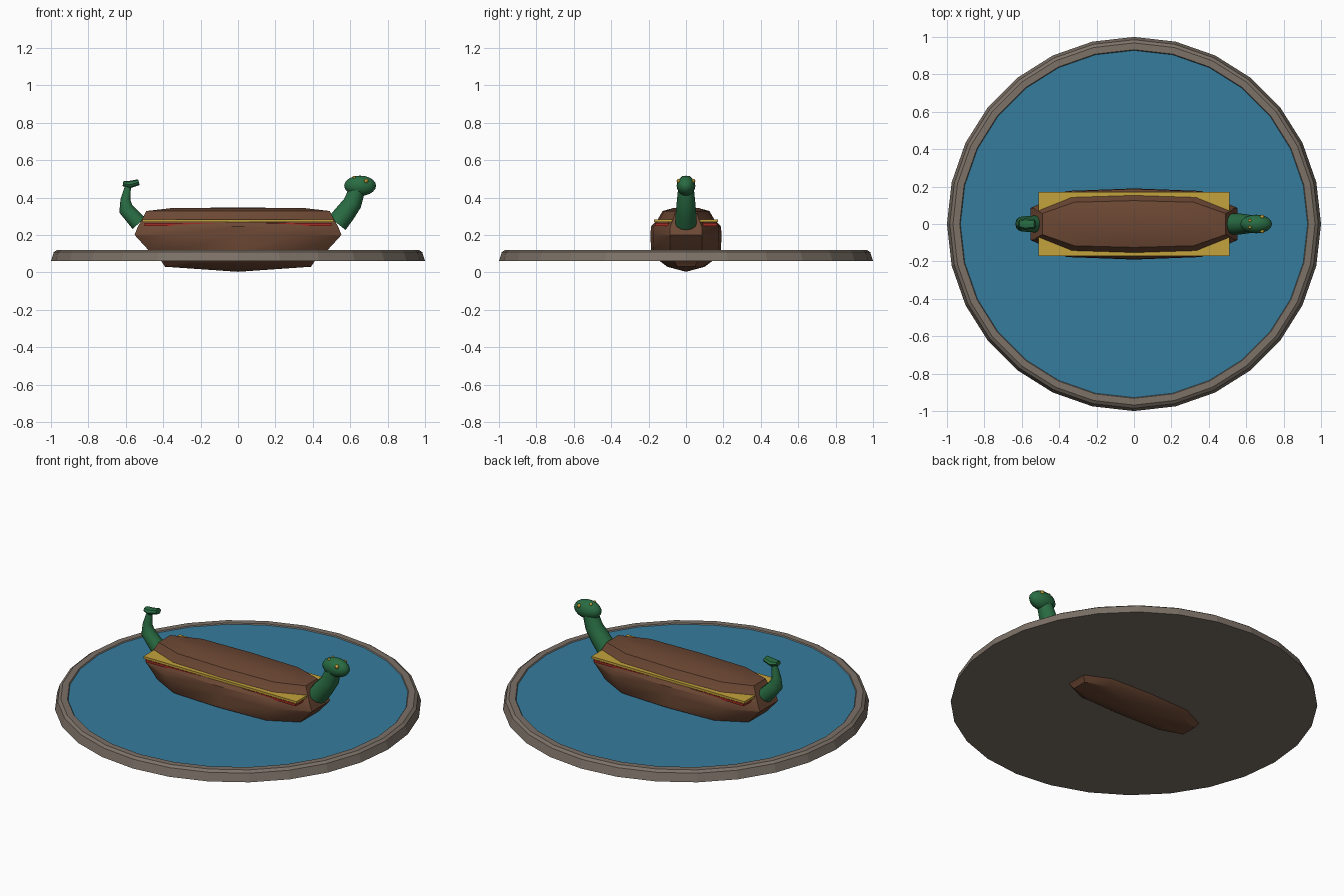
import bpy, bmesh, math
from mathutils import Vector

if "Cube" in bpy.data.objects:
    bpy.data.objects.remove(bpy.data.objects["Cube"])


def mat(name, r, g, b):
    m = bpy.data.materials.new(name)
    m.diffuse_color = (r, g, b, 1)
    m.use_nodes = True
    m.node_tree.nodes["Principled BSDF"].inputs["Base Color"].default_value = m.diffuse_color
    return m


STONE = mat("stone grey", 0.20, 0.165, 0.135)
WATER = mat("water blue", 0.036, 0.20, 0.34)
WOOD = mat("hull brown", 0.15, 0.064, 0.034)
GREEN = mat("serpent green", 0.022, 0.15, 0.055)
GOLD = mat("trim gold", 0.55, 0.36, 0.045)
RED = mat("trim red", 0.36, 0.025, 0.018)


def finish(bm, name, mats, smooth=None):
    bmesh.ops.recalc_face_normals(bm, faces=bm.faces)
    me = bpy.data.meshes.new(name)
    bm.to_mesh(me)
    bm.free()
    ob = bpy.data.objects.new(name, me)
    bpy.context.collection.objects.link(ob)
    for m in mats:
        me.materials.append(m)
    if smooth:
        bpy.ops.object.select_all(action='DESELECT')
        ob.select_set(True)
        bpy.context.view_layer.objects.active = ob
        bpy.ops.object.shade_smooth_by_angle(angle=math.radians(smooth))
    return ob


def loft(bm, rings):
    """Join equal-length rings of points with quads; returns vertex rings."""
    vr = [[bm.verts.new(p) for p in r] for r in rings]
    n = len(vr[0])
    for a, b in zip(vr, vr[1:]):
        for i in range(n):
            bm.faces.new((a[i], a[(i + 1) % n], b[(i + 1) % n], b[i]))
    return vr


def tube(name, path, radii, sides=12, flat=1.0):
    """Tapered tube along a path in the xz plane, capped at both ends."""
    pts = [Vector((x, 0, z)) for x, z in path]
    rings = []
    for i, p in enumerate(pts):
        t = (pts[min(i + 1, len(pts) - 1)] - pts[max(i - 1, 0)]).normalized()
        side = Vector((0, 1, 0))
        up = side.cross(t)
        rings.append([p + radii[i] * (math.cos(a) * side * flat + math.sin(a) * up)
                      for a in (2 * math.pi * k / sides for k in range(sides))])
    bm = bmesh.new()
    vr = loft(bm, rings)
    bm.faces.new(vr[0])
    bm.faces.new(vr[-1])
    return finish(bm, name, [GREEN], 40)


def ball(name, loc, size, m, u=16, v=10):
    bm = bmesh.new()
    bmesh.ops.create_uvsphere(bm, u_segments=u, v_segments=v, radius=1)
    for w in bm.verts:
        w.co = Vector([w.co[i] * size[i] + loc[i] for i in range(3)])
    return finish(bm, name, [m], 40)


def box(name, lo, hi, m):
    bm = bmesh.new()
    bmesh.ops.create_cube(bm, size=1)
    for w in bm.verts:
        w.co = Vector([(lo[i] + hi[i]) / 2 + w.co[i] * (hi[i] - lo[i]) for i in range(3)])
    return finish(bm, name, [m])


# Round stone basin with a water surface
N = 28
bm = bmesh.new()
profile = [(1.0, 0.06), (0.985, 0.108), (0.968, 0.12), (0.932, 0.12), (0.928, 0.114)]
vr = loft(bm, [[(r * math.cos(2 * math.pi * k / N), r * math.sin(2 * math.pi * k / N), z)
                for k in range(N)] for r, z in profile])
bm.faces.new(vr[0])
bm.faces.new(vr[-1]).material_index = 1
finish(bm, "basin", [STONE, WATER])

# Rounded hull: levels of (height, half length, half width)
levels = [(0.03, 0.39, 0.10), (0.06, 0.41, 0.14), (0.12, 0.48, 0.187), (0.20, 0.553, 0.19),
          (0.245, 0.535, 0.187), (0.285, 0.512, 0.15), (0.328, 0.49, 0.125), (0.343, 0.36, 0.07)]
bm = bmesh.new()
rings = []
for z, L, W in levels:
    quarter = [(L, 0.45 * W), (0.65 * L, 0.93 * W), (0, W)]
    half = quarter + [(-x, y) for x, y in quarter[1::-1]]
    rings.append([(x, y, z) for x, y in half] + [(-x, -y, z) for x, y in half])
vr = loft(bm, rings)
for ring, tip in ((vr[0], 0.003), (vr[-1], 0.347)):
    c = bm.verts.new((0, 0, tip))
    for i in range(len(ring)):
        bm.faces.new((ring[i], ring[(i + 1) % len(ring)], c))
finish(bm, "hull", [WOOD], 30)

# Gold and red rails on both sides
for s, side in ((1, "back"), (-1, "front")):
    y0, y1 = sorted((s * 0.06, s * 0.172))
    box(side + "_gold_rail", (-0.51, y0, 0.268), (0.51, y1, 0.282), GOLD)
    y0, y1 = sorted((s * 0.06, s * 0.166))
    box(side + "_red_rail", (-0.50, y0, 0.249), (0.50, y1, 0.263), RED)

# Serpent neck and head at the bow
tube("neck", [(0.53, 0.262), (0.572, 0.315), (0.612, 0.37), (0.64, 0.45)],
     [0.057, 0.055, 0.05, 0.042])
ball("head", (0.653, 0, 0.463), (0.085, 0.05, 0.054), GREEN)
for s, side in ((1, "back"), (-1, "front")):
    ball(side + "_eye", (0.685, s * 0.038, 0.488), (0.012, 0.012, 0.012), GOLD, 8, 6)
    ball(side + "_horn", (0.62, s * 0.018, 0.506), (0.009, 0.008, 0.009), GOLD, 8, 6)

# Serpent tail and fluke at the stern
tube("tail", [(-0.53, 0.262), (-0.60, 0.34), (-0.602, 0.39), (-0.588, 0.46)],
     [0.045, 0.04, 0.026, 0.016])
tube("tail_fluke", [(-0.615, 0.475), (-0.58, 0.469), (-0.53, 0.482)],
     [0.014, 0.02, 0.016], 8, 1.5)
